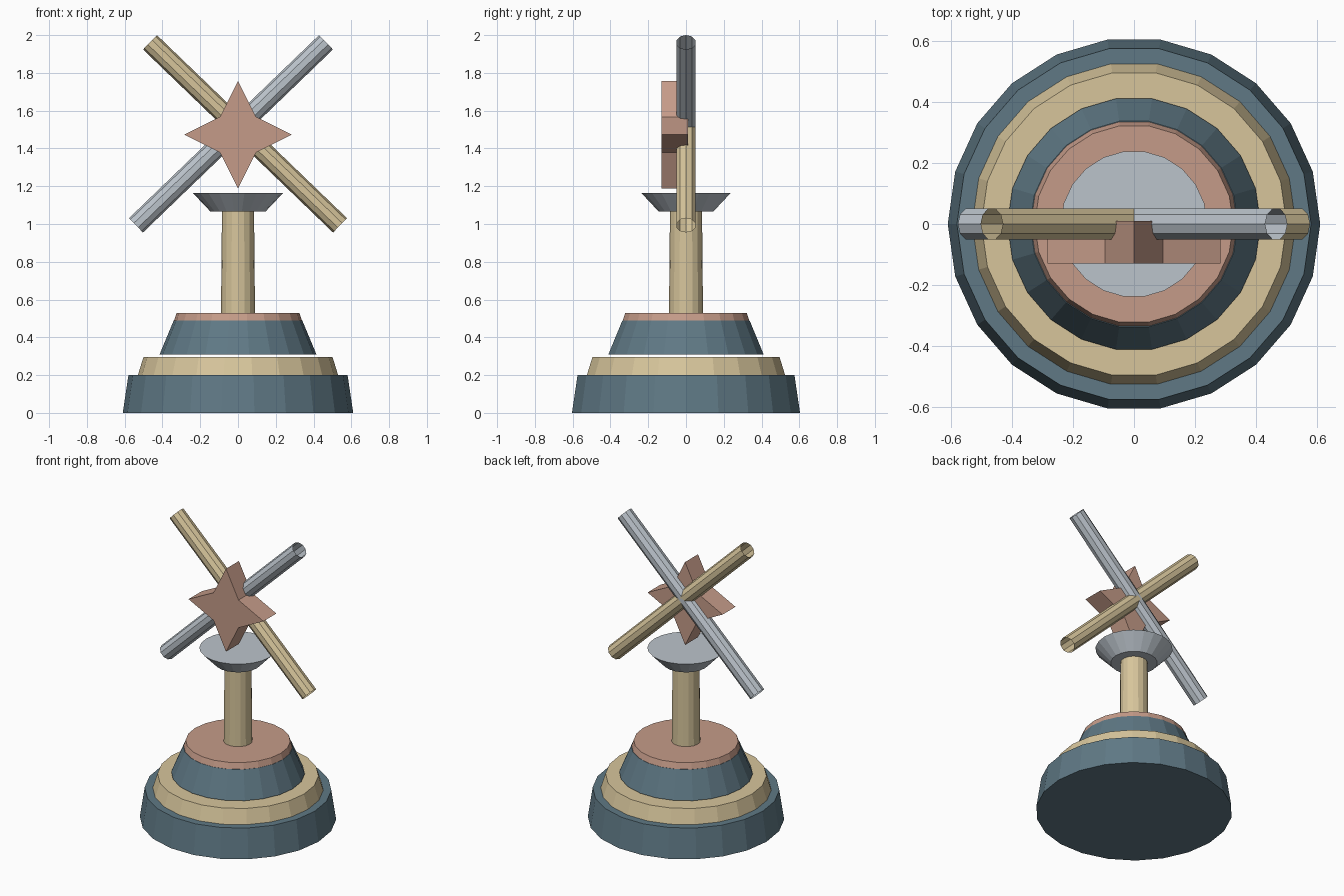
import bpy
from math import cos, sin, pi
from mathutils import Vector, Matrix

if "Cube" in bpy.data.objects:
    bpy.data.objects.remove(bpy.data.objects["Cube"])


def material(name, rgb):
    m = bpy.data.materials.new(name)
    m.diffuse_color = (*rgb, 1)
    m.use_nodes = True
    m.node_tree.nodes["Principled BSDF"].inputs["Base Color"].default_value = m.diffuse_color
    return m


BLUE = material("slate_blue", (0.115, 0.19, 0.235))
CREAM = material("cream", (0.68, 0.56, 0.33))
PINK = material("clay_pink", (0.56, 0.33, 0.25))
GREY = material("pale_grey", (0.50, 0.55, 0.60))


def make_object(name, verts, faces, mat):
    mesh = bpy.data.meshes.new(name)
    mesh.from_pydata(verts, [], faces)
    mesh.materials.append(mat)
    ob = bpy.data.objects.new(name, mesh)
    bpy.context.collection.objects.link(ob)
    return ob


def prism(name, ring_a, ring_b, mat, capped=True):
    """Join two matching outlines with side faces and optional caps."""
    n = len(ring_a)
    faces = [(i, (i + 1) % n, n + (i + 1) % n, n + i) for i in range(n)]
    if capped:
        faces += [tuple(reversed(range(n))), tuple(range(n, 2 * n))]
    return make_object(name, ring_a + ring_b, faces, mat)


def ring(r, z, n):
    return [Vector((r * cos(2 * pi * i / n), r * sin(2 * pi * i / n), z)) for i in range(n)]


def tier(name, r0, z0, r1, z1, mat, n=22):
    return prism(name, ring(r0, z0, n), ring(r1, z1, n), mat)


# stacked round base, post and dish
tier("base", 0.61, 0.0, 0.58, 0.20, BLUE)
tier("lower_step", 0.53, 0.20, 0.50, 0.297, CREAM)
tier("upper_step", 0.415, 0.31, 0.34, 0.49, BLUE)
tier("top_plate", 0.338, 0.49, 0.325, 0.53, PINK)
tier("post", 0.09, 0.53, 0.085, 1.065, CREAM, 16)
tier("dish", 0.145, 1.065, 0.24, 1.165, GREY)


# crossed open tubes
def tube(name, a, b, r, mat, n=10):
    a, b = Vector(a), Vector(b)
    d = (b - a).normalized()
    side = d.cross(Vector((0, 1, 0)))
    rot = Matrix((side, d.cross(side), d)).transposed()
    circle = [rot @ p for p in ring(r, 0, n)]
    return prism(name, [a + p for p in circle], [b + p for p in circle], mat, False)


for s, name, mat in ((1, "grey_arm", GREY), (-1, "cream_arm", CREAM)):
    tube(name, (-0.54 * s, 0, 0.993), (0.466 * s, 0, 1.962), 0.053, mat)

# four-pointed star in front of the crossing
outline = []
for i in range(8):
    r = 0.134 if i % 2 else 0.284
    outline.append((r * cos(pi * i / 4), 1.473 + r * sin(pi * i / 4)))
prism("star", [Vector((x, 0.01, z)) for x, z in reversed(outline)],
      [Vector((x, -0.13, z)) for x, z in reversed(outline)], PINK)

# make all normals face outwards
import bmesh
for ob in bpy.context.collection.objects:
    bm = bmesh.new()
    bm.from_mesh(ob.data)
    bmesh.ops.recalc_face_normals(bm, faces=bm.faces)
    bm.to_mesh(ob.data)
    bm.free()
